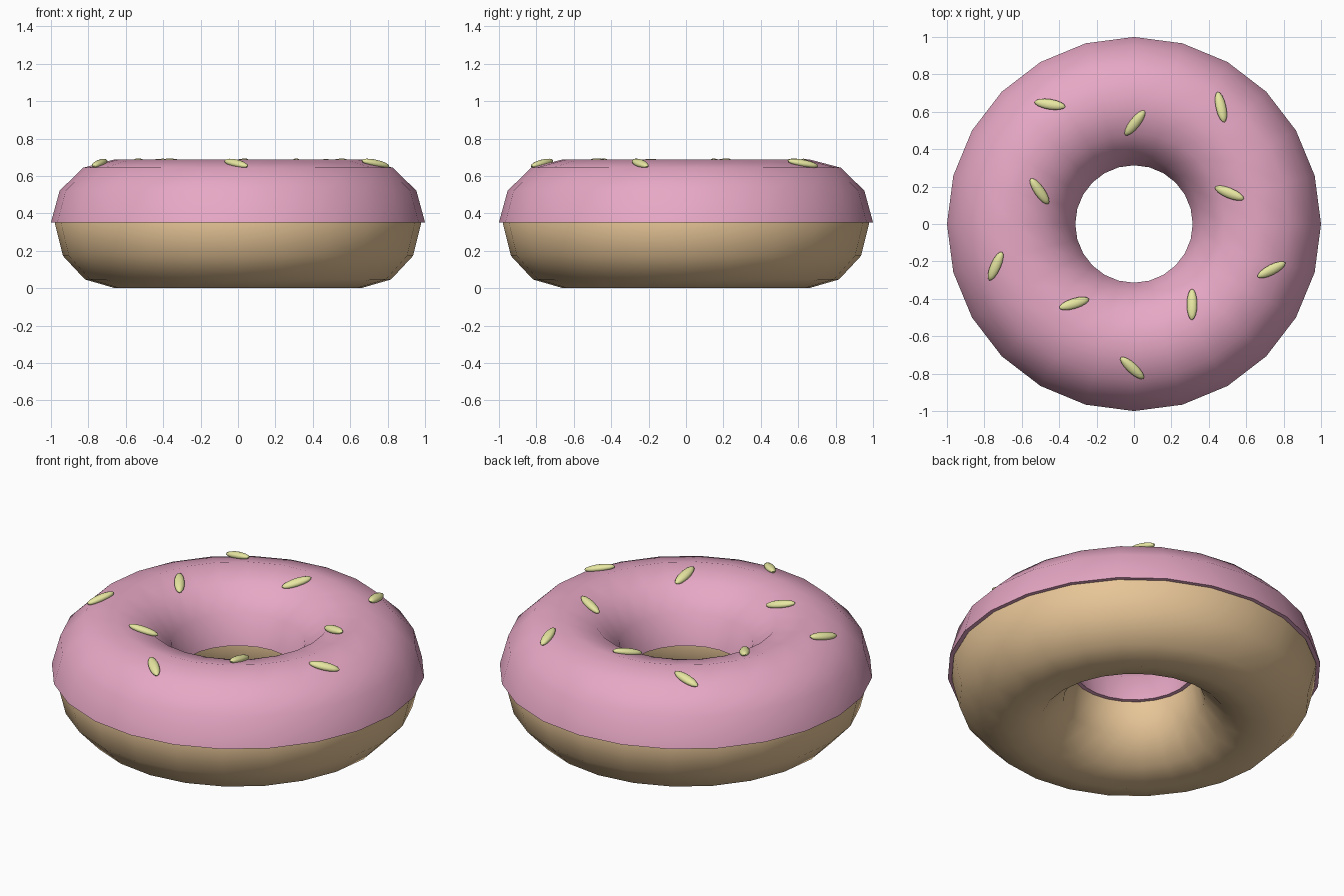
import bpy, bmesh
from math import radians, sin, cos, tau
from mathutils import Vector, Matrix

cube = bpy.data.objects.get("Cube")
if cube:
    bpy.data.objects.remove(cube)

RING = 0.657      # radius of the ring's centre line
SEGMENTS = 24     # sides around the ring


def material(name, rgb):
    mat = bpy.data.materials.new(name)
    mat.use_nodes = True
    mat.diffuse_color = (*rgb, 1)
    mat.node_tree.nodes["Principled BSDF"].inputs["Base Color"].default_value = (*rgb, 1)
    return mat


def finish(name, bm, mat):
    bmesh.ops.recalc_face_normals(bm, faces=bm.faces)
    mesh = bpy.data.meshes.new(name)
    bm.to_mesh(mesh)
    bm.free()
    mesh.materials.append(mat)
    obj = bpy.data.objects.new(name, mesh)
    bpy.context.collection.objects.link(obj)
    bpy.ops.object.select_all(action="DESELECT")
    obj.select_set(True)
    bpy.context.view_layer.objects.active = obj
    bpy.ops.object.shade_smooth_by_angle(angle=radians(50))
    return obj


def ring(name, profile, mat):
    """Sweep a closed (radius, height) profile around the z axis."""
    bm = bmesh.new()
    loops = []
    for i in range(SEGMENTS):
        a = tau * i / SEGMENTS
        loops.append([bm.verts.new((r * cos(a), r * sin(a), z)) for r, z in profile])
    n = len(profile)
    for i in range(SEGMENTS):
        here, there = loops[i], loops[(i + 1) % SEGMENTS]
        for j in range(n):
            k = (j + 1) % n
            bm.faces.new((here[j], there[j], there[k], here[k]))
    return finish(name, bm, mat)


def arc(steps, width, height, centre):
    """Points on an ellipse, twelve steps to the full turn."""
    return [(RING + width * cos(tau * s / 12), centre + height * sin(tau * s / 12))
            for s in steps]


dough = material("golden dough", (0.8, 0.56, 0.31))
pink = material("pink icing", (0.8, 0.39, 0.56))
cream = material("pale yellow sprinkle", (0.8, 0.8, 0.36))

# Dough: lower half plus a slightly shallower top hidden by the icing
ring("dough", arc(range(6, 13), 0.322, 0.345, 0.345)
     + arc(range(1, 6), 0.315, 0.325, 0.345), dough)

# Icing: upper shell with a flat lip underneath
ring("icing", arc(range(0, 7), 0.343, 0.337, 0.352), pink)

# Sprinkles: position and heading, each lying along the icing's slope
sprinkles = [
    (-0.45, 0.64, -10), (0.005, 0.54, 53), (0.465, 0.625, -79),
    (-0.505, 0.175, -54), (0.51, 0.165, -21), (-0.74, -0.225, 65),
    (0.735, -0.245, 26), (-0.32, -0.425, 18), (0.31, -0.43, 91),
    (-0.01, -0.77, -44),
]
for i, (x, y, heading) in enumerate(sprinkles, 1):
    outward = Vector((x, y, 0))
    side = 1 if outward.length > RING else -1
    normal = outward.normalized() * side * sin(radians(15)) + Vector((0, 0, cos(radians(15))))
    tilt = Vector((0, 0, 1)).rotation_difference(normal).to_matrix().to_4x4()
    bm = bmesh.new()
    bmesh.ops.create_uvsphere(bm, u_segments=16, v_segments=8, radius=1)
    bm.transform(tilt @ Matrix.Rotation(radians(heading), 4, "Z")
                 @ Matrix.Diagonal((0.085, 0.028, 0.02, 1)))
    obj = finish(f"sprinkle_{i}", bm, cream)
    obj.location = (x, y, 0.667)
